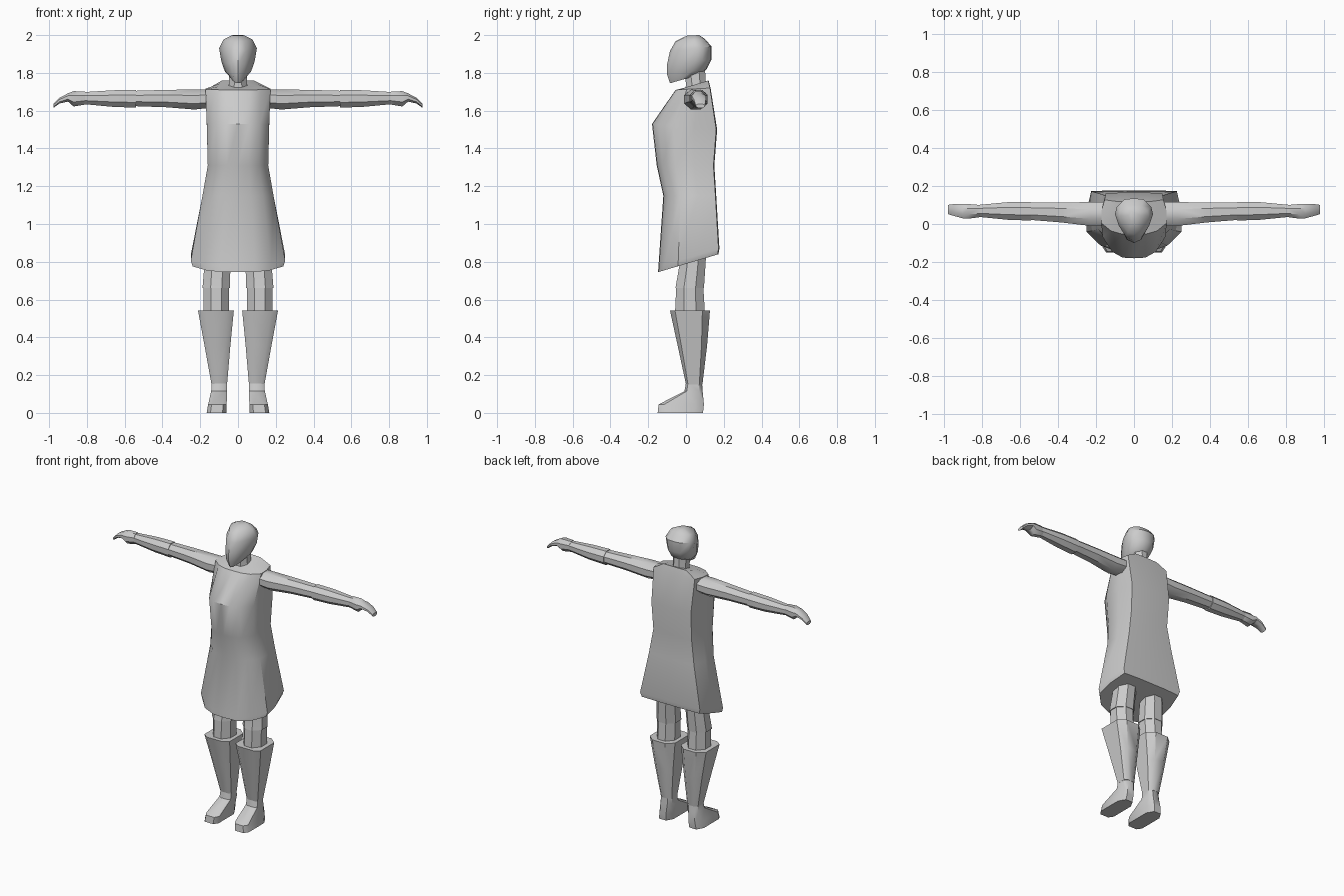
import bpy, bmesh, math

# Half outlines in unit size (x, y), front to back
TUNIC = [(0, -1), (.36, -.98), (.7, -.8), (1, -.35), (1, .3), (.9, .97), (.45, 1), (0, 1)]
HEAD = [(0, -1), (.42, -.85), (.8, -.3), (1, .25), (.9, .6), (.5, .95), (0, 1)]
OCT = [(0.41, -1), (1, -.41), (1, .41), (.41, 1)]
SQUARE = [(.62, -1), (1, -.75), (1, .62), (.5, 1)]


def close(half):
    return half + [(-x, y) for x, y in reversed(half) if x > 0]


def skin(name, rings, mirror=False, angle=40):
    """Bridge rings of points, cap both ends, shade smooth by angle."""
    bm = bmesh.new()
    loops = [[bm.verts.new(p) for p in r] for r in rings]
    n = len(loops[0])
    for a, b in zip(loops, loops[1:]):
        for i in range(n):
            bm.faces.new((a[i], a[(i + 1) % n], b[(i + 1) % n], b[i]))
    bm.faces.new(loops[0][::-1])
    bm.faces.new(loops[-1])
    bmesh.ops.recalc_face_normals(bm, faces=bm.faces)
    me = bpy.data.meshes.new(name)
    bm.to_mesh(me)
    bm.free()
    ob = bpy.data.objects.new(name, me)
    bpy.context.collection.objects.link(ob)
    if mirror:
        ob.modifiers.new("mirror", 'MIRROR').use_mirror_merge = False
    bpy.ops.object.select_all(action='DESELECT')
    ob.select_set(True)
    bpy.context.view_layer.objects.active = ob
    bpy.ops.object.shade_smooth_by_angle(angle=math.radians(angle))
    return ob


def body(name, half, rows):
    """Rows: front z, back z, half width, front y, back y."""
    rings = []
    for zf, zb, w, yf, yb in rows:
        rings.append([(x * w, yf + (y + 1) / 2 * (yb - yf), zf + (y + 1) / 2 * (zb - zf))
                      for x, y in close(half)])
    return skin(name, rings)


def limb(name, half, rows, axis):
    """Rows: position along axis, then min/max in the two other directions."""
    rings = []
    for t, u0, u1, v0, v1 in rows:
        ring = []
        for x, y in close(half):
            u, v = u0 + (x + 1) / 2 * (u1 - u0), v0 + (y + 1) / 2 * (v1 - v0)
            ring.append((t, u, v) if axis == 'X' else (u, v, t))
        rings.append(ring)
    return skin(name, rings, mirror=True)


# Tunic with slanted hem and full chest
body("tunic", TUNIC, [
    (.745, .84, .24, -.148, .172),
    (.775, .87, .25, -.146, .177),
    (1.15, 1.15, .188, -.12, .16),
    (1.31, 1.31, .16, -.155, .15),
    (1.53, 1.5, .165, -.18, .165),
    (1.71, 1.72, .172, -.055, .13),
    (1.715, 1.76, .095, -.03, .12)])

# Head and neck
body("head", HEAD, [
    (1.745, 1.79, .038, -.085, .07),
    (1.79, 1.82, .07, -.1, .11),
    (1.845, 1.87, .088, -.1, .135),
    (1.915, 1.94, .1, -.085, .135),
    (1.968, 1.98, .078, -.055, .1),
    (1.997, 2.0, .032, .005, .07)])
body("neck", OCT, [(1.69, 1.69, .055, -.005, .11), (1.74, 1.75, .048, .0, .105),
                   (1.82, 1.83, .048, -.01, .1)])

# Arms held straight out
limb("upper_arm", OCT, [
    (.15, -.01, .115, 1.615, 1.712), (.23, -.01, .115, 1.606, 1.712),
    (.38, .008, .113, 1.618, 1.71), (.55, .022, .112, 1.624, 1.705)], 'X')
limb("forearm", OCT, [
    (.54, .018, .115, 1.616, 1.71), (.66, .022, .115, 1.62, 1.708),
    (.82, .038, .1, 1.635, 1.698)], 'X')
limb("hand", OCT, [
    (.81, .036, .1, 1.632, 1.702), (.87, .028, .105, 1.622, 1.703),
    (.90, .03, .106, 1.648, 1.692), (.945, .042, .105, 1.638, 1.668),
    (.978, .052, .1, 1.614, 1.636)], 'X')

# Legs, tall flared boots and feet
limb("thigh", OCT, [(.90, .03, .17, -.03, .11), (.78, .04, .178, -.035, .103),
                    (.66, .043, .188, -.056, .095)], 'Z')
limb("knee", OCT, [(.662, .048, .182, -.052, .092), (.53, .048, .182, -.058, .1)], 'Z')
limb("boot_shaft", SQUARE, [(.543, .022, .212, -.085, .127), (.36, .04, .178, -.045, .112),
                            (.15, .058, .14, .0, .087)], 'Z')
limb("foot", SQUARE, [(.16, .058, .138, .0, .085), (.115, .058, .142, -.008, .088),
                      (.045, .06, .158, -.145, .095), (0, .062, .166, -.15, .09)], 'Z')
